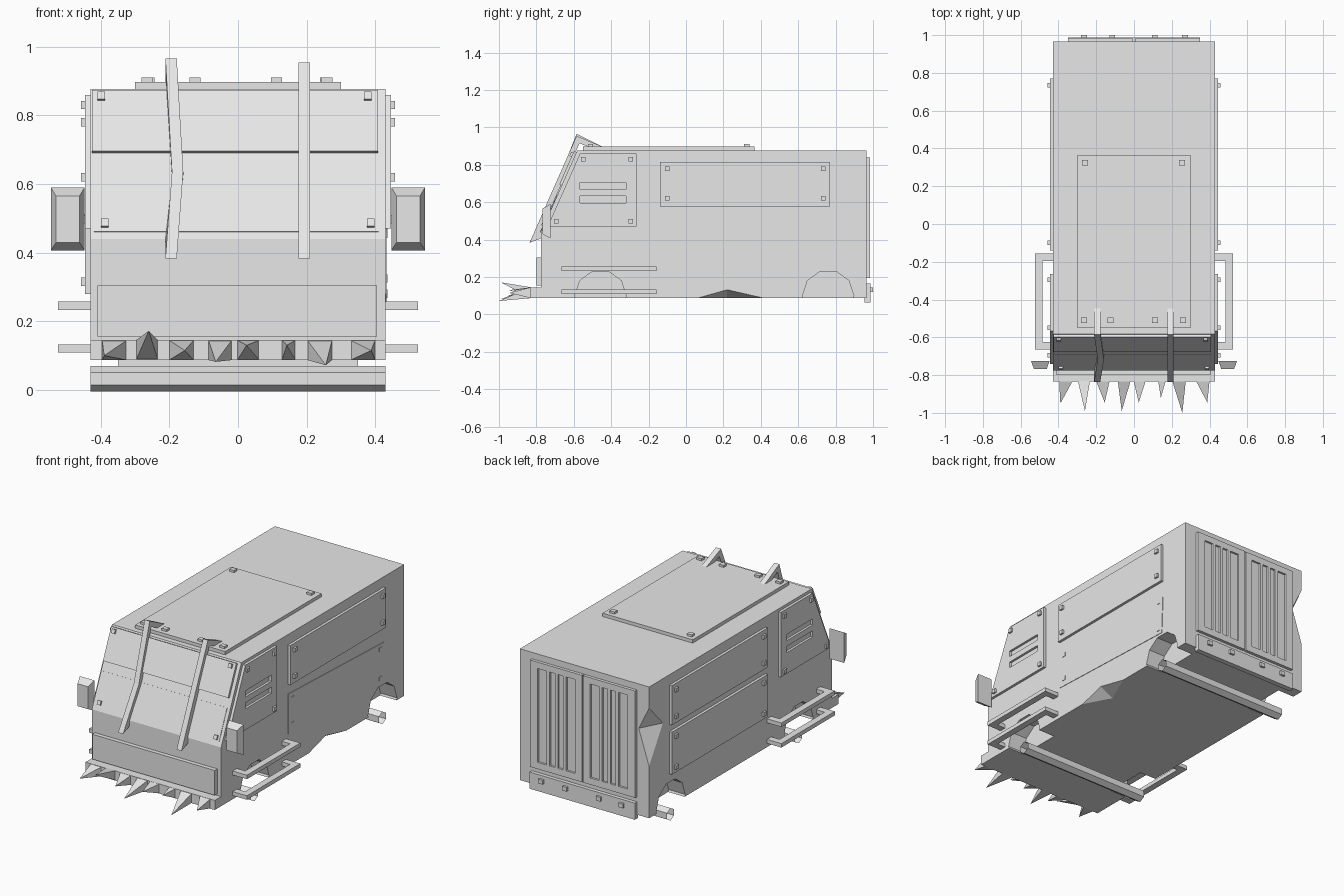
import bpy, bmesh
from math import radians
from mathutils import Vector, Matrix

cube = bpy.data.objects.get("Cube")
if cube:
    bpy.data.objects.remove(cube, do_unlink=True)

metal = bpy.data.materials.new("bare_grey_metal")
metal.use_nodes = True
metal.diffuse_color = (0.8, 0.8, 0.8, 1)
metal.node_tree.nodes["Principled BSDF"].inputs["Base Color"].default_value = (0.8, 0.8, 0.8, 1)


def finish(name, bm):
    bmesh.ops.recalc_face_normals(bm, faces=bm.faces)
    mesh = bpy.data.meshes.new(name)
    bm.to_mesh(mesh)
    bm.free()
    mesh.materials.append(metal)
    ob = bpy.data.objects.new(name, mesh)
    bpy.context.scene.collection.objects.link(ob)
    return ob


def solid(name, *point_sets):
    """One object made of a convex block around each set of points."""
    bm = bmesh.new()
    for pts in point_sets:
        verts = [bm.verts.new(p) for p in pts]
        bmesh.ops.convex_hull(bm, input=verts)
    bmesh.ops.dissolve_limit(bm, angle_limit=radians(0.5), verts=bm.verts, edges=bm.edges)
    return finish(name, bm)


def block(x0, x1, y0, y1, z0, z1):
    return [(x, y, z) for x in (x0, x1) for y in (y0, y1) for z in (z0, z1)]


def side_plate(outline, x0, x1):
    return [(x, y, z) for x in (x0, x1) for y, z in outline]


def rect(y0, y1, z0, z1):
    return [(y0, z0), (y1, z0), (y1, z1), (y0, z1)]


def cut(target, cutter):
    cutter.hide_render = True
    cutter.hide_viewport = True
    cutter.display_type = 'WIRE'
    mod = target.modifiers.new("cut", 'BOOLEAN')
    mod.operation = 'DIFFERENCE'
    mod.solver = 'EXACT'
    mod.object = cutter


W, BOTTOM, TOP, REAR = 0.43, 0.087, 0.877, 0.965
FRONT, SILL, BROW = -0.775, 0.44, -0.582
B = 0.012  # half width of a bolt

# Hull with slanted windscreen
hull = solid("hull", side_plate([(FRONT, BOTTOM), (FRONT, SILL), (BROW, TOP),
                                 (REAR, TOP), (REAR, BOTTOM)], -W, W))

# Wheel arches and axles
for label, y in (("front", -0.457), ("rear", 0.76)):
    for s, side in ((1, "left"), (-1, "right")):
        bm = bmesh.new()
        bmesh.ops.create_cone(bm, cap_ends=True, segments=10, radius1=0.137, radius2=0.137, depth=0.22,
                              matrix=Matrix.Translation((s * W, y, 0.1)) @ Matrix.Rotation(radians(90), 4, 'Y'))
        cut(hull, finish(f"{label}_{side}_arch_cutter", bm))
    bm = bmesh.new()
    bmesh.ops.create_cone(bm, cap_ends=False, segments=6, radius1=0.0375, radius2=0.0375, depth=2 * W,
                          matrix=Matrix.Translation((0, y, 0.0325)) @ Matrix.Rotation(radians(90), 4, 'Y')
                          @ Matrix.Rotation(radians(30), 4, 'Z'))
    finish(f"{label}_axle", bm)

# Dents in the lower edge and the rear corner
cut(hull, solid("lower_dent_cutter", [(W + .002, .05, .085), (W + .002, .43, .085), (W + .002, .22, .133),
                                      (.34, .22, .085), (.6, .22, -.1)]))
cut(hull, solid("corner_dent_cutter", [(-.432, .967, .755), (-.432, .967, .39), (-.36, .967, .61),
                                       (-.432, .83, .61), (-.6, 1.15, .61)]))

# Side armour plates with bolts
cab = [(-0.74, 0.47), (-0.265, 0.47), (-0.265, 0.86), (-0.567, 0.86)]
cab_bolts = [(-0.55, 0.83), (-0.295, 0.83), (-0.695, 0.497), (-0.295, 0.497)]
upper = rect(-0.14, 0.77, 0.577, 0.815)
upper_bolts = [(y, z) for y in (-0.1, 0.735) for z in (0.62, 0.78)]
bent = [(-0.14, 0.28), (0.76, 0.245), (0.77, 0.485), (-0.14, 0.52)]
bent_bolts = [(-0.1, 0.48), (0.735, 0.455), (0.735, 0.28), (-0.1, 0.325)]
straight = rect(-0.14, 0.77, 0.28, 0.535)
straight_bolts = [(y, z) for y in (-0.1, 0.735) for z in (0.315, 0.5)]


def armour(name, s, outline, bolts, thick, bolt):
    plate = solid(name, side_plate(outline, s * (W - 0.01), s * (W + thick)))
    solid(name + "_bolts", *[side_plate(rect(y - B, y + B, z - B, z + B), s * W, s * (W + thick + bolt))
                             for y, z in bolts])
    return plate


for s, side in ((1, "left"), (-1, "right")):
    plate = armour(side + "_cab_plate", s, cab, cab_bolts, 0.016, 0.012)
    cut(plate, solid(side + "_vent_cutter",
                     *[side_plate(rect(-0.567, -0.32, z, z + 0.037), s * (W + 0.002), s * (W + 0.05))
                       for z in (0.597, 0.669)]))
    armour(side + "_upper_plate", s, upper, upper_bolts, 0.016, 0.012)
    # Step rails
    for level, z in (("lower", 0.109), ("upper", 0.233)):
        solid(f"{side}_{level}_step",
              block(s * 0.485, s * 0.525, -0.665, -0.157, z, z + 0.024),
              *[block(s * 0.42, s * 0.485, y, y + 0.04, z, z + 0.024) for y in (-0.665, -0.197)])
    # Tapered mirror
    solid(side + "_mirror",
          [(s * x, -0.725, z) for x in (0.447, 0.545) for z in (0.407, 0.59)]
          + [(s * x, -0.768, z) for x in (0.462, 0.53) for z in (0.43, 0.565)])
armour("left_lower_plate", 1, bent, bent_bolts, 0.003, 0.003)
armour("right_lower_plate", -1, straight, straight_bolts, 0.016, 0.012)

# Roof plate
solid("roof_plate", block(-0.3, 0.3, -0.55, 0.365, TOP - 0.01, 0.897))
solid("roof_bolts", *[block(x - 0.016, x + 0.016, y - 0.014, y + 0.014, 0.89, 0.91)
                      for x, y in [(-.26, .325), (.255, .325), (-.265, -.51),
                                   (-.125, -.51), (.112, -.51), (.26, -.51)]])

# Windscreen plates and bolts, laid on the slope
normal = Vector((0, SILL - TOP, BROW - FRONT)).normalized()


def on_slope(x0, x1, z0, z1, off):
    pts = []
    for z in (z0, z1):
        y = FRONT + (BROW - FRONT) * (z - SILL) / (TOP - SILL)
        pts += [Vector((x, y, z)) + normal * d for x in (x0, x1) for d in (-0.005, off)]
    return pts


solid("upper_windscreen_plate", on_slope(-0.425, 0.408, 0.69, 0.868, 0.014))
solid("lower_windscreen_plate", on_slope(-0.42, 0.41, 0.46, 0.64, 0.003))
solid("windscreen_bolts", *[on_slope(x - 0.011, x + 0.011, z - 0.011, z + 0.011, off)
                            for x, z, off in [(-.398, .848, .026), (.378, .848, .026),
                                              (-.388, .483, .014), (.387, .483, .014)]])


# Guard bars over the windscreen
def guard(name, path, half=0.015):
    bm = bmesh.new()
    rings = []
    for i, p in enumerate(path):
        before = (p - path[i - 1]).normalized() if i else None
        after = (path[i + 1] - p).normalized() if i < len(path) - 1 else None
        t = ((before or after) + (after or before)).normalized()
        stretch = half / t.dot(after or before)
        n = Vector((0, -t.z, t.y)).normalized() * stretch
        rings.append([bm.verts.new(p + n * a + Vector((b * 0.0165, 0, 0)))
                      for a, b in ((-1, -1), (1, -1), (1, 1), (-1, 1))])
    for r0, r1 in zip(rings, rings[1:]):
        for k in range(4):
            bm.faces.new((r0[k], r0[k - 1], r1[k - 1], r1[k]))
    bm.faces.new(rings[0])
    bm.faces.new(rings[-1])
    finish(name, bm)


for name, x, bend, drop in (("right_guard_bar", -0.195, 0.019, 0), ("left_guard_bar", 0.193, 0, 0.01)):
    guard(name, [Vector((x, -0.755, 0.43)), Vector((x, -0.808, 0.41)),
                 Vector((x + bend, -0.712 + bend / 2, 0.63)),
                 Vector((x, -0.577, 0.945 - drop)), Vector((x, -0.45, 0.882))])

# Front plate, ram bar and irregular spikes
solid("front_plate", block(-0.41, 0.405, -0.8, FRONT + 0.01, 0.155, 0.305))
solid("ram_bar", block(-W, W, -0.835, FRONT + 0.01, BOTTOM, 0.145))
spikes = [(-.36, .036, -.365 - .025, -.95, .10), (-.265, .032, -.26, -.99, .172),
          (-.165, .036, -.155, -.945, .115), (-.052, .034, -.065, -.99, .082),
          (.03, .032, .025, -.945, .13), (.148, .02, .142, -.92, .13),
          (.238, .036, .256, -1.0, .072), (.364, .036, .388, -.945, .115)]
solid("ram_spikes", *[[(x + dx, -0.83, z) for dx in (-r, r) for z in (BOTTOM, 0.145)] + [(tx, ty, tz)]
                      for x, r, tx, ty, tz in spikes])

# Rear doors with recessed vertical slots
for s, side in ((1, "left"), (-1, "right")):
    door = solid(side + "_rear_door", block(s * 0.004, s * 0.35, REAR - 0.01, 0.983, 0.195, 0.838))
    cut(door, solid(side + "_slot_cutter",
                    *[block(s * a, s * b, 0.971, 1.1, 0.235, 0.8)
                      for a, b in ((.05, .11), (.13, .165), (.185, .22), (.24, .3))]))

# Rear bumper
solid("rear_bumper", block(-0.35, 0.35, REAR - 0.01, 0.987, 0.065, 0.165))
solid("rear_bumper_bolts", *[block(x - 0.015, x + 0.015, 0.98, 1.0, 0.12, 0.145)
                             for x in (-0.265, -0.115, 0.11, 0.27)])
